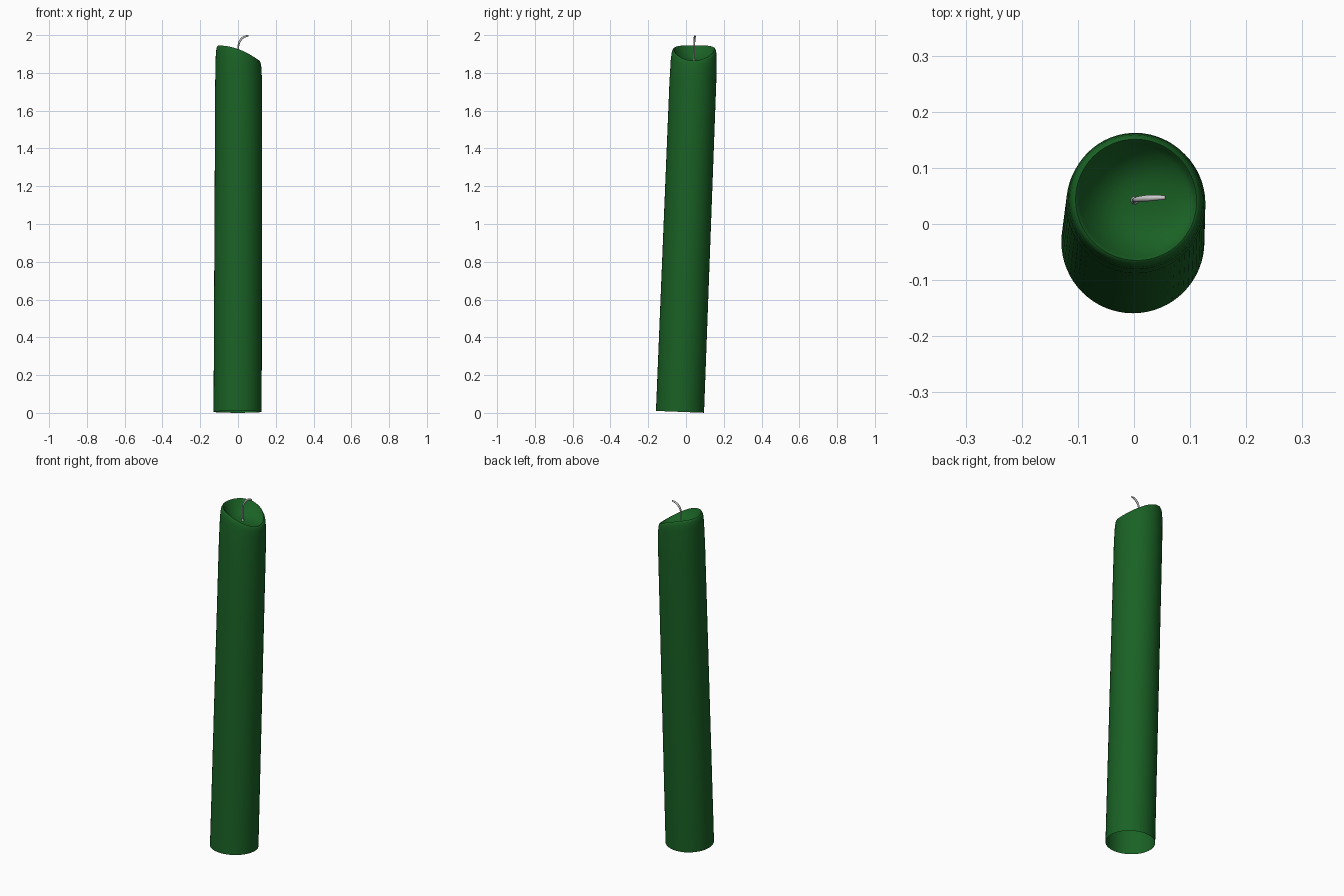
import bpy, bmesh, math

if "Cube" in bpy.data.objects:
    bpy.data.objects.remove(bpy.data.objects["Cube"])

SEG = 64


def axis(z):
    # centre of the slightly leaning candle at height z
    return 0.003 * z - 0.002, -0.032 + 0.039 * z


def rim(c):
    # height of the slanted top edge, c = -1 (left) .. 1 (right)
    return 1.925 - 0.04 * c - 0.02 * c * c


def finish(obj, angle=60):
    bpy.context.view_layer.objects.active = obj
    obj.select_set(True)
    bpy.ops.object.shade_smooth_by_angle(angle=math.radians(angle))
    obj.select_set(False)


green = bpy.data.materials.new("green_wax")
green.diffuse_color = (0.01, 0.12, 0.018, 1)
green.use_nodes = True
green.node_tree.nodes["Principled BSDF"].inputs["Base Color"].default_value = green.diffuse_color

# Wax body: rings as (radius, height function of cos, sin)
wall = [(0.1275 - 0.0035 * t, (lambda c, s, t=t: (0.0055 - 0.005 * s) * (1 - t) + 1.75 * t))
        for t in (0, 0.2, 0.4, 0.6, 0.8, 1)]
lip = [(r, (lambda c, s, d=d: rim(c) - d))
       for r, d in ((0.1215, 0.055), (0.119, 0.025), (0.116, 0.010), (0.112, 0.002),
                    (0.108, 0), (0.104, 0.004))]


def bowl(f):
    def height(c, s):
        floor = 1.862 - 0.012 * c * f
        return floor + (rim(c) - 0.008 - floor) * f ** 3
    return height


dish = [(0.102 * f, bowl(f)) for f in (1, 0.92, 0.82, 0.7, 0.55, 0.38, 0.2)]

bm = bmesh.new()
prev = None
for r, height in wall + lip + dish:
    ring = []
    for i in range(SEG):
        a = 2 * math.pi * i / SEG
        c, s = math.cos(a), math.sin(a)
        z = height(c, s)
        cx, cy = axis(z)
        ring.append(bm.verts.new((cx + r * c, cy + r * s, z)))
    if prev:
        for i in range(SEG):
            j = (i + 1) % SEG
            bm.faces.new((prev[i], prev[j], ring[j], ring[i]))
    prev = ring
cx, cy = axis(1.862)
mid = bm.verts.new((cx, cy, 1.862))
for i in range(SEG):
    bm.faces.new((prev[i], prev[(i + 1) % SEG], mid))
mesh = bpy.data.meshes.new("candle_body")
bm.to_mesh(mesh)
bm.free()
body = bpy.data.objects.new("candle_body", mesh)
bpy.context.collection.objects.link(body)
mesh.materials.append(green)
finish(body)

# Wick: curved tapered tube (x, y, z, radius)
path = [(0.001, 0.042, 1.858, 0.008), (0.001, 0.042, 1.875, 0.0045),
        (0.001, 0.043, 1.925, 0.004), (0.007, 0.044, 1.962, 0.005),
        (0.025, 0.046, 1.986, 0.0058), (0.042, 0.047, 1.994, 0.005),
        (0.056, 0.047, 1.9965, 0.0035)]
curve = bpy.data.curves.new("wick", "CURVE")
curve.dimensions = "3D"
curve.bevel_depth = 1
curve.bevel_resolution = 3
curve.use_fill_caps = True
curve.resolution_u = 6
spline = curve.splines.new("BEZIER")
spline.bezier_points.add(len(path) - 1)
for p, (x, y, z, r) in zip(spline.bezier_points, path):
    p.co = (x, y, z)
    p.radius = r
    p.handle_left_type = p.handle_right_type = "AUTO"
wick = bpy.data.objects.new("wick", curve)
bpy.context.collection.objects.link(wick)
wick.select_set(True)
bpy.context.view_layer.objects.active = wick
bpy.ops.object.convert(target="MESH")
wick = bpy.context.view_layer.objects.active
finish(wick)
